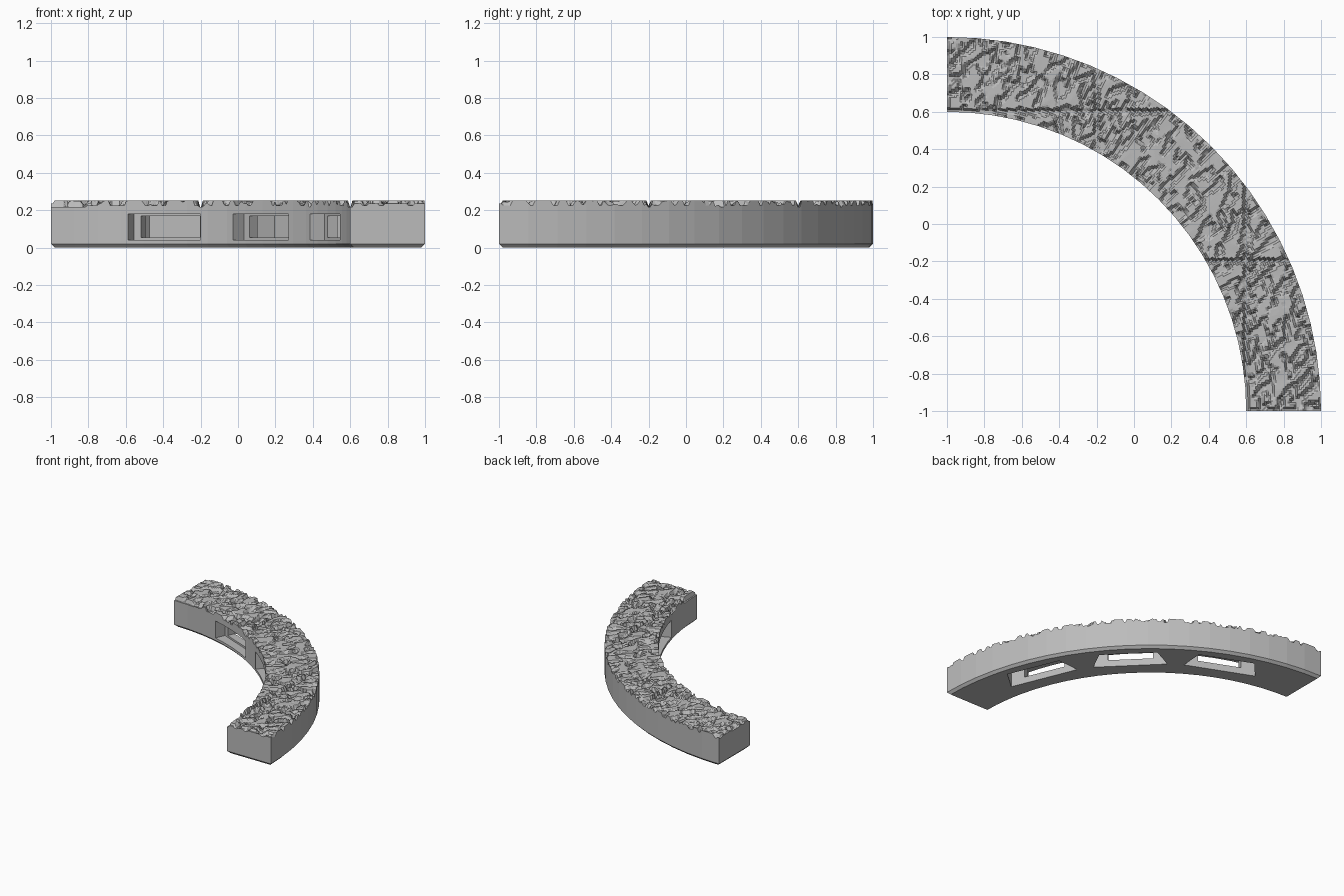
import bpy, bmesh, math
from mathutils import Vector, noise

cube = bpy.data.objects.get("Cube")
if cube:
    bpy.data.objects.remove(cube, do_unlink=True)

INNER, OUTER, CHAMFER, TOP = 1.6, 2.0, 0.02, 0.252
FACETS, SUB, ROWS = 20, 13, 36
STEPS = FACETS * SUB

stone = bpy.data.materials.new("grey stone")
stone.use_nodes = True
colour = (0.5, 0.5, 0.5, 1)
stone.diffuse_color = colour
stone.node_tree.nodes["Principled BSDF"].inputs["Base Color"].default_value = colour


def arc_point(r, j):
    """Point on the faceted quarter ring, whose centre is the (-1, -1) corner."""
    a = j / STEPS * math.pi / 2
    half = math.pi / 4 / FACETS
    local = (j % SUB) / SUB * 2 * half - half
    r *= math.cos(half) / math.cos(local)
    return r * math.cos(a) - 1, r * math.sin(a) - 1


def chips(u, v, floor):
    n = noise.noise(Vector((u, v, floor)))
    return min(1, max(0, (n - floor) * 6))


def surface_height(x, y):
    """Flat worn stone with diagonal and square chips and joint grooves."""
    diagonal = chips((x + y) * 7, (x - y) * 20, 0.12)
    square = chips(x * 24, y * 11, 0.2)
    z = TOP - 0.026 * max(diagonal, square)
    z -= 0.004 * abs(noise.noise(Vector((x * 9, y * 9, 5))))
    for c in (x, y):
        if min(abs(c + 0.2), abs(c - 0.6)) < 0.012:
            z = min(z, 0.218)
        if c < -0.985:
            z = min(z, 0.236)
    return z


# Curved slab: one closed cross-section after another around the arc
bm = bmesh.new()
sections = []
for j in range(STEPS + 1):
    ring = []

    def add(r, z, inset=0):
        x, y = arc_point(r, j)
        limit = -1 + inset
        ring.append(bm.verts.new((max(x, limit), max(y, limit), z)))

    add(INNER + CHAMFER, 0, CHAMFER)
    add(INNER, CHAMFER)
    for i in range(ROWS + 1):
        r = INNER + (OUTER - INNER) * i / ROWS
        add(r, surface_height(*arc_point(r, j)))
    add(OUTER, CHAMFER)
    add(OUTER - CHAMFER, 0, CHAMFER)
    sections.append(ring)
for a, b in zip(sections, sections[1:]):
    for k in range(len(a)):
        n = (k + 1) % len(a)
        bm.faces.new((a[k], a[n], b[n], b[k]))
for end in (sections[0], sections[-1]):
    bm.faces.new(end[1:-1])
    bm.faces.new((end[0], end[1], end[-2], end[-1]))
bmesh.ops.remove_doubles(bm, verts=bm.verts, dist=1e-5)
bmesh.ops.recalc_face_normals(bm, faces=bm.faces)
mesh = bpy.data.meshes.new("curved_floor_tile")
bm.to_mesh(mesh)
bm.free()
mesh.materials.append(stone)
tile = bpy.data.objects.new("curved_floor_tile", mesh)
bpy.context.collection.objects.link(tile)


def cut_sockets(name, r0, r1, w0, w1, z0, z1):
    """Cut the same tapered pocket at three places around the inner side."""
    bm = bmesh.new()
    for degrees in (22.5, 45, 67.5):
        a = math.radians(degrees)
        out = Vector((math.cos(a), math.sin(a), 0))
        side = Vector((-math.sin(a), math.cos(a), 0))
        corner = Vector((-1, -1, 0))
        rings = []
        for z in (z0, z1):
            rings.append([bm.verts.new(corner + out * r + side * w / 2 + Vector((0, 0, z)))
                          for r, w in ((r0, -w0), (r1, -w1), (r1, w1), (r0, w0))])
        low, high = rings
        bm.faces.new(low)
        bm.faces.new(high)
        for k in range(4):
            n = (k + 1) % 4
            bm.faces.new((low[k], low[n], high[n], high[k]))
    bmesh.ops.recalc_face_normals(bm, faces=bm.faces)
    me = bpy.data.meshes.new(name)
    bm.to_mesh(me)
    bm.free()
    me.materials.append(stone)
    cutter = bpy.data.objects.new(name, me)
    cutter.hide_render = True
    bpy.context.collection.objects.link(cutter)
    mod = tile.modifiers.new(name, "BOOLEAN")
    mod.operation = "DIFFERENCE"
    mod.solver = "EXACT"
    mod.object = cutter
    bpy.context.view_layer.objects.active = tile
    bpy.ops.object.modifier_apply(modifier=name)
    bpy.data.objects.remove(cutter, do_unlink=True)


# Connector sockets: wide mouth, narrower neck, chamber open underneath
cut_sockets("socket_mouth", 1.5, 1.67, 0.42, 0.42, 0.04, 0.18)
cut_sockets("socket_neck", 1.64, 1.76, 0.34, 0.34, 0.055, 0.168)
cut_sockets("socket_chamber", 1.73, 1.91, 0.56, 0.44, -0.05, 0.185)
